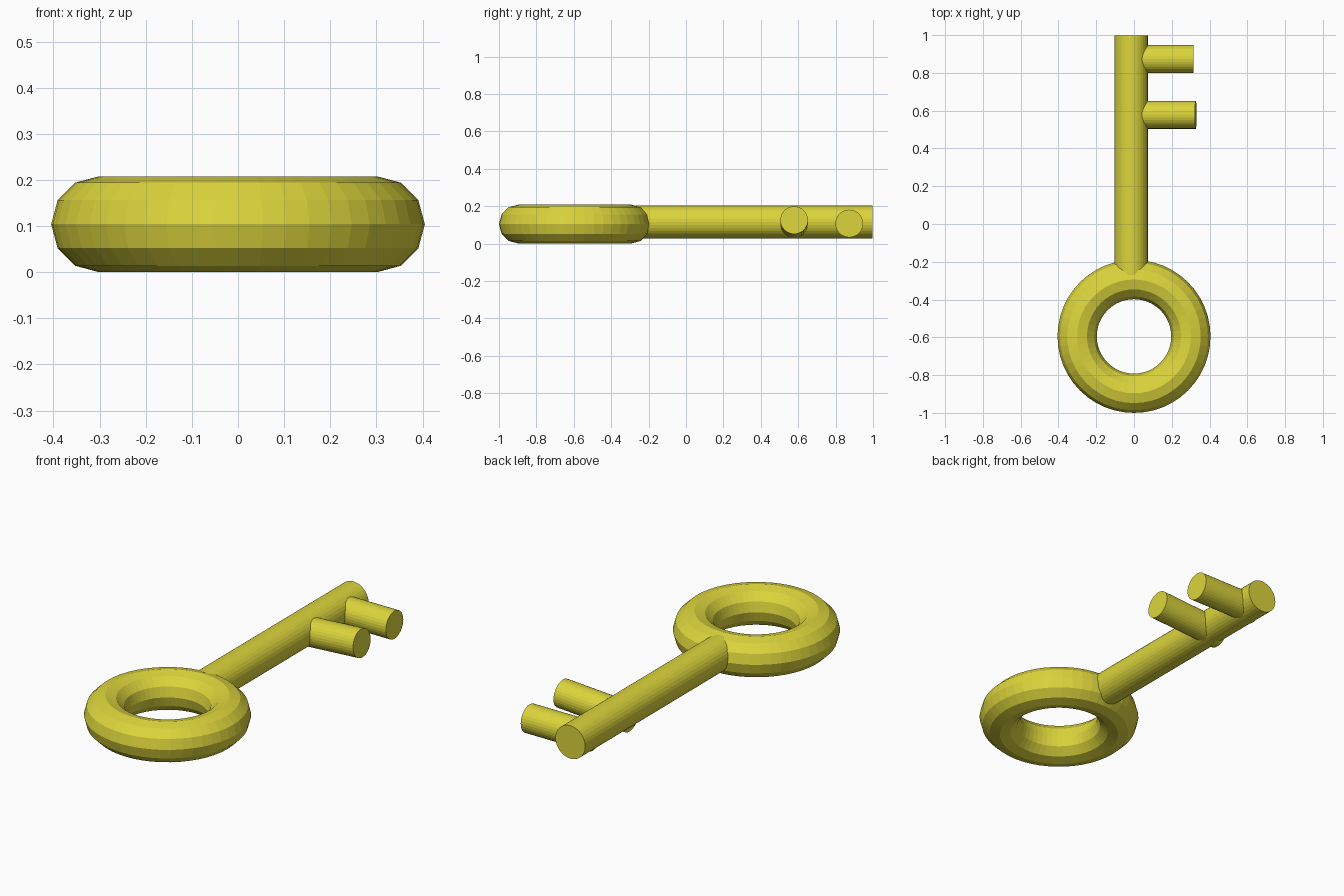
import bpy
from mathutils import Vector

if "Cube" in bpy.data.objects:
    bpy.data.objects.remove(bpy.data.objects["Cube"])

brass = bpy.data.materials.new("brass")
brass.diffuse_color = (0.71, 0.66, 0.045, 1)
brass.use_nodes = True
brass.node_tree.nodes["Principled BSDF"].inputs["Base Color"].default_value = brass.diffuse_color


def finish(name):
    obj = bpy.context.object
    obj.name = name
    obj.data.materials.append(brass)
    return obj


def rod(name, start, end, radius):
    """Flat-faced cylinder between two points."""
    a, b = Vector(start), Vector(end)
    axis = b - a
    bpy.ops.mesh.primitive_cylinder_add(
        vertices=32, radius=radius, depth=axis.length, location=(a + b) / 2,
        rotation=axis.to_track_quat('Z', 'Y').to_euler())
    return finish(name)


# Ring handle
bpy.ops.mesh.primitive_torus_add(
    major_segments=48, minor_segments=12, major_radius=0.301,
    minor_radius=0.104, location=(0, -0.595, 0.104))
finish("ring_handle")

# Shaft, its near end buried in the ring
rod("shaft", (-0.015, -0.27, 0.115), (-0.015, 0.998, 0.115), 0.088)

# Teeth: the outer one level, the inner one tilted slightly upward
rod("outer_tooth", (-0.06, 0.873, 0.107), (0.314, 0.873, 0.107), 0.074)
rod("inner_tooth", (-0.075, 0.578, 0.100), (0.327, 0.578, 0.125), 0.074)
